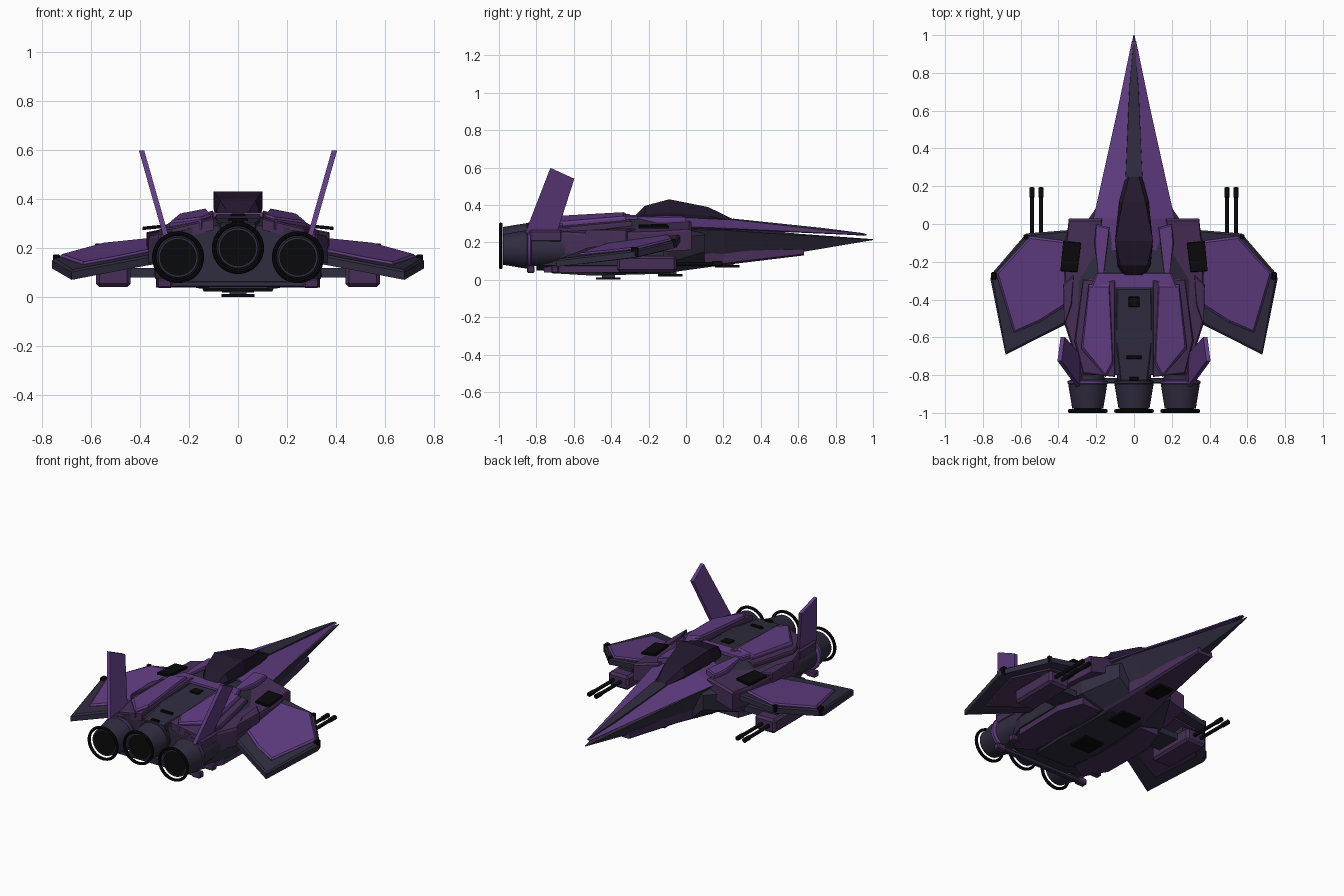
import bpy, bmesh, math
from mathutils import Vector

if "Cube" in bpy.data.objects:
    bpy.data.objects.remove(bpy.data.objects["Cube"])


def material(name, rgb):
    m = bpy.data.materials.new(name)
    m.diffuse_color = (*rgb, 1)
    m.use_nodes = True
    m.node_tree.nodes["Principled BSDF"].inputs["Base Color"].default_value = m.diffuse_color
    return m


PURPLE = material("purple", (0.118, 0.046, 0.222))
MID = material("mid_purple", (0.062, 0.028, 0.095))
DARK = material("dark_hull", (0.030, 0.025, 0.050))
BLACK = material("black", (0.003, 0.003, 0.004))
GLASS = material("canopy_glass", (0.016, 0.009, 0.026))


def finish(name, bm, mat, smooth=False):
    bmesh.ops.recalc_face_normals(bm, faces=bm.faces)
    me = bpy.data.meshes.new(name)
    bm.to_mesh(me)
    bm.free()
    me.materials.append(mat)
    ob = bpy.data.objects.new(name, me)
    bpy.context.collection.objects.link(ob)
    if smooth:
        bpy.ops.object.select_all(action='DESELECT')
        ob.select_set(True)
        bpy.context.view_layer.objects.active = ob
        bpy.ops.object.shade_smooth_by_angle(angle=math.radians(35))
    return ob


def skin(bm, rings):
    vs = [[bm.verts.new(p) for p in r] for r in rings]
    n = len(vs[0])
    for a, b in zip(vs, vs[1:]):
        for i in range(n):
            bm.faces.new((a[i], a[(i + 1) % n], b[(i + 1) % n], b[i]))
    bm.faces.new(vs[0])
    bm.faces.new(vs[-1])


def loft(name, sections, mat):
    """Symmetric hull from half profiles (x, z), bottom to top, at each y."""
    bm = bmesh.new()
    skin(bm, [[(x, y, z) for x, z in pts] + [(-x, y, z) for x, z in reversed(pts)]
              for y, pts in sections])
    return finish(name, bm, mat)


def plate(name, outline, zf, t, mat, inset=0.008, both=True):
    """Slab with chamfered top edge over an (x, y) outline, on both sides."""
    bm = bmesh.new()
    c = sum((Vector(p) for p in outline), Vector((0, 0))) / len(outline)
    inner = []
    for p in outline:
        d = c - Vector(p)
        inner.append(Vector(p) + d.normalized() * min(inset, d.length / 2))
    for s in ((1, -1) if both else (1,)):
        skin(bm, [[(s * x, y, zf(x, y) - t) for x, y in outline],
                  [(s * x, y, zf(x, y) - inset * 0.7) for x, y in outline],
                  [(s * x, y, zf(x, y)) for x, y in inner]])
    return finish(name, bm, mat)


def box(name, x, y, z, mat, both=True, bevel=0.0):
    """Box from ranges x, y, z."""
    bm = bmesh.new()
    for s in ((1, -1) if both else (1,)):
        skin(bm, [[(s * x[i], y[j], zz) for i, j in ((0, 0), (1, 0), (1, 1), (0, 1))] for zz in z])
    if bevel:
        bmesh.ops.bevel(bm, geom=bm.edges[:], offset=bevel, segments=1, affect='EDGES')
    return finish(name, bm, mat)


def turn(name, profile, cx, cz, mat, n=32, closed=False):
    """Revolve (radius, y) profile about a line along y."""
    bm = bmesh.new()
    rings = [[(cx + r * math.cos(2 * math.pi * i / n), y, cz + r * math.sin(2 * math.pi * i / n))
              for i in range(n)] for r, y in profile]
    if closed:
        vs = [[bm.verts.new(p) for p in r] for r in rings]
        for a, b in zip(vs, vs[1:] + vs[:1]):
            for i in range(n):
                bm.faces.new((a[i], a[(i + 1) % n], b[(i + 1) % n], b[i]))
    else:
        skin(bm, rings)
    return finish(name, bm, mat, True)


# Main hull and nose
loft("lower_nose", [
    (1.0, [(.001, .212), (.003, .214), (.001, .217)]),
    (0.6, [(.03, .145), (.083, .238), (.03, .246)]),
    (0.2, [(.075, .09), (.168, .265), (.06, .29)]),
    (-.1, [(.12, .05), (.215, .27), (.1, .30)])], DARK)
loft("main_body", [
    (.1, [(.1, .068), (.19, .15), (.19, .24), (.08, .29)]),
    (-.1, [(.14, .045), (.30, .09), (.33, .22), (.16, .32)]),
    (-.3, [(.16, .035), (.34, .075), (.35, .24), (.2, .33)]),
    (-.6, [(.16, .04), (.34, .075), (.34, .24), (.2, .32)]),
    (-.8, [(.16, .05), (.27, .075), (.29, .24), (.18, .29)])], DARK)
loft("upper_nose_shell", [
    (.965, [(.009, .236), (.012, .240), (.003, .245)]),
    (.6, [(.08, .252), (.088, .257), (.025, .283)]),
    (.25, [(.158, .268), (.166, .274), (.045, .321)]),
    (.03, [(.205, .275), (.215, .283), (.09, .33)]),
    (-.14, [(.16, .275), (.165, .29), (.1, .335)])], PURPLE)
loft("nose_spine_strip", [
    (.95, [(.004, .235), (.005, .249)]),
    (.73, [(.025, .25), (.023, .277)]),
    (.25, [(.048, .30), (.044, .327)])], DARK)
loft("belly_keel", [
    (.63, [(.045, .130), (.055, .138), (.05, .165)]),
    (.2, [(.085, .078), (.1, .088), (.1, .15)]),
    (-.1, [(.13, .037), (.15, .05), (.16, .11)])], MID)
loft("belly_centre", [
    (-.08, [(.12, .033), (.15, .06)]),
    (-.5, [(.14, .022), (.16, .06)]),
    (-.72, [(.12, .035), (.14, .07)])], DARK)

# Canopy
loft("canopy", [
    (.255, [(.04, .30), (.042, .317), (.025, .322)]),
    (.12, [(.065, .30), (.078, .34), (.06, .388)]),
    (-.09, [(.085, .30), (.1, .36), (.1, .43)]),
    (-.22, [(.075, .30), (.088, .35), (.072, .395)]),
    (-.275, [(.05, .30), (.055, .33), (.04, .34)])], GLASS)

# Shoulders and upper armour
plate("shoulder", [(.17, .03), (.345, .03), (.355, -.06), (.37, -.12), (.365, -.54), (.28, -.8), (.2, -.8)],
      lambda x, y: .318 - .28 * (x - .17) + .03 * min(0, y), .11, MID, .015)
plate("canopy_side_panel", [(.13, -.02), (.2, .0), (.21, -.1), (.19, -.27), (.16, -.27)],
      lambda x, y: .345 - .15 * (x - .13), .05, PURPLE)
plate("canopy_rear_bridge", [(-.2, -.26), (.2, -.26), (.23, -.34), (-.23, -.34)],
      lambda x, y: .345, .05, PURPLE, both=False)
plate("panel_base", [(.1, -.3), (.27, -.29), (.315, -.62), (.27, -.79), (.1, -.81)],
      lambda x, y: .342 + .06 * (y + .33) - .25 * (x - .14), .05, MID)
plate("upper_panel", [(.13, -.32), (.24, -.32), (.28, -.66), (.15, -.81), (.11, -.74)],
      lambda x, y: .360 + .065 * (y + .33) - .2 * (x - .14), .05, PURPLE, .014)
plate("spine_deck", [(-.09, -.34), (.09, -.34), (.1, -.6), (.07, -.83), (-.07, -.83), (-.1, -.6)],
      lambda x, y: .338 + .07 * (y + .33), .05, DARK, both=False)
for i, (w, y0, y1, z) in enumerate([(.03, -.44, -.385, .34), (.04, -.715, -.695, .322), (.025, -.83, -.81, .313)]):
    box(f"spine_vent_{i}", (-w, w), (y0, y1), (z - .03, z), BLACK, False, .003)
plate("shoulder_intake", [(.28, -.1), (.375, -.09), (.39, -.25), (.3, -.255)],
      lambda x, y: .298 - .1 * (x - .28), .014, BLACK, .004)
plate("flank_fairing", [(.32, -.27), (.375, -.32), (.37, -.54), (.33, -.43)],
      lambda x, y: .275 - .2 * (x - .32), .06, MID)

# Wings, drooping outward and pitched down to the rear
wing_z = lambda x, y: .238 - .12 * (x - .36) + .14 * (y + .05)
plate("wing", [(.32, -.03), (.57, -.05), (.755, -.265), (.76, -.29), (.68, -.692), (.32, -.51)],
      wing_z, .04, DARK, .012)
plate("wing_panel", [(.36, -.09), (.55, -.065), (.73, -.26), (.635, -.575), (.5, -.52), (.36, -.43)],
      lambda x, y: wing_z(x, y) + .01, .02, PURPLE, .012)
plate("wing_under_panel", [(.35, -.1), (.54, -.1), (.69, -.27), (.63, -.56), (.35, -.45)],
      lambda x, y: wing_z(x, y) - .035, .016, MID)
box("wing_tip_light", (.728, .757), (-.295, -.255), (.122, .174), BLACK, bevel=.005)
box("wing_edge_light", (.56, .585), (-.08, -.055), (.175, .218), BLACK, bevel=.004)

# Gun pods under the wings
box("gun_pod", (.44, .58), (-.37, -.05), (.04, .128), MID, bevel=.014)
box("gun_pylon", (.46, .55), (-.32, -.12), (.11, .18), DARK)
box("gun_strut", (.28, .46), (-.3, -.14), (.08, .118), DARK)
for s in (1, -1):
    side = "right" if s > 0 else "left"
    for k, x in enumerate((.492, .54)):
        turn(f"gun_barrel_{side}_{k}",
             [(.011, -.1), (.011, .14), (.014, .142), (.014, .193), (.007, .195), (.007, .16)],
             s * x, .085, BLACK, 12)

# Tail fins, leaning outward
bm = bmesh.new()
fin = [(-.86, .25), (-.725, .598), (-.597, .54), (-.69, .25)]
for s in (1, -1):
    skin(bm, [[(s * (.295 + (z - .25) * .285 + d), y, z) for y, z in fin] for d in (-.011, .011)])
finish("tail_fins", bm, PURPLE)
box("fin_root", (.275, .325), (-.84, -.66), (.2, .265), MID, bevel=.01)

# Engines
for name, cx, cz in (("centre", 0, .2), ("right", .245, .162), ("left", -.245, .162)):
    turn(f"nacelle_{name}", [(.075, -.5), (.085, -.58), (.09, -.83)], cx, cz, DARK)
    turn(f"collar_{name}", [(.09, -.825), (.107, -.832), (.107, -.845), (.09, -.85)], cx, cz,
         PURPLE if cx else DARK)
    turn(f"nozzle_{name}", [(.095, -.835), (.103, -.85), (.082, -.978), (.074, -.978), (.06, -.88)],
         cx, cz, DARK)
    turn(f"nozzle_core_{name}", [(.075, -.979), (.02, -.95), (.015, -.93)], cx, cz, BLACK)
    turn(f"exhaust_ring_{name}", [(.097 + .009 * math.cos(a), -.99 + .01 * math.sin(a))
                                  for a in [i * math.pi / 4 for i in range(8)]], cx, cz, BLACK, 40, True)

# Belly armour, hatches and rear cross bars
plate("belly_armour", [(.15, -.12), (.28, -.12), (.335, -.28), (.33, -.62), (.25, -.76), (.15, -.7)],
      lambda x, y: .09, .052, MID)
for i, (y, z, w) in enumerate([(.22, .072, .05), (-.085, .024, .065), (-.415, .006, .068)]):
    box(f"belly_hatch_{i}", (-w, w), (y - .065, y + .065), (z - .006, z + .006), BLACK, False)
    box(f"hatch_mount_{i}", (-.035, .035), (y - .035, y + .035), (z, z + .04), DARK, False)
for i, y in enumerate((-.83, -.7)):
    box(f"rear_cross_bar_{i}", (-.3, .3), (y - .014, y + .014), (.04, .066), DARK, False, .005)
    box(f"cross_bar_end_{i}", (.27, .33), (y - .02, y + .02), (.036, .075), MID, bevel=.006)
